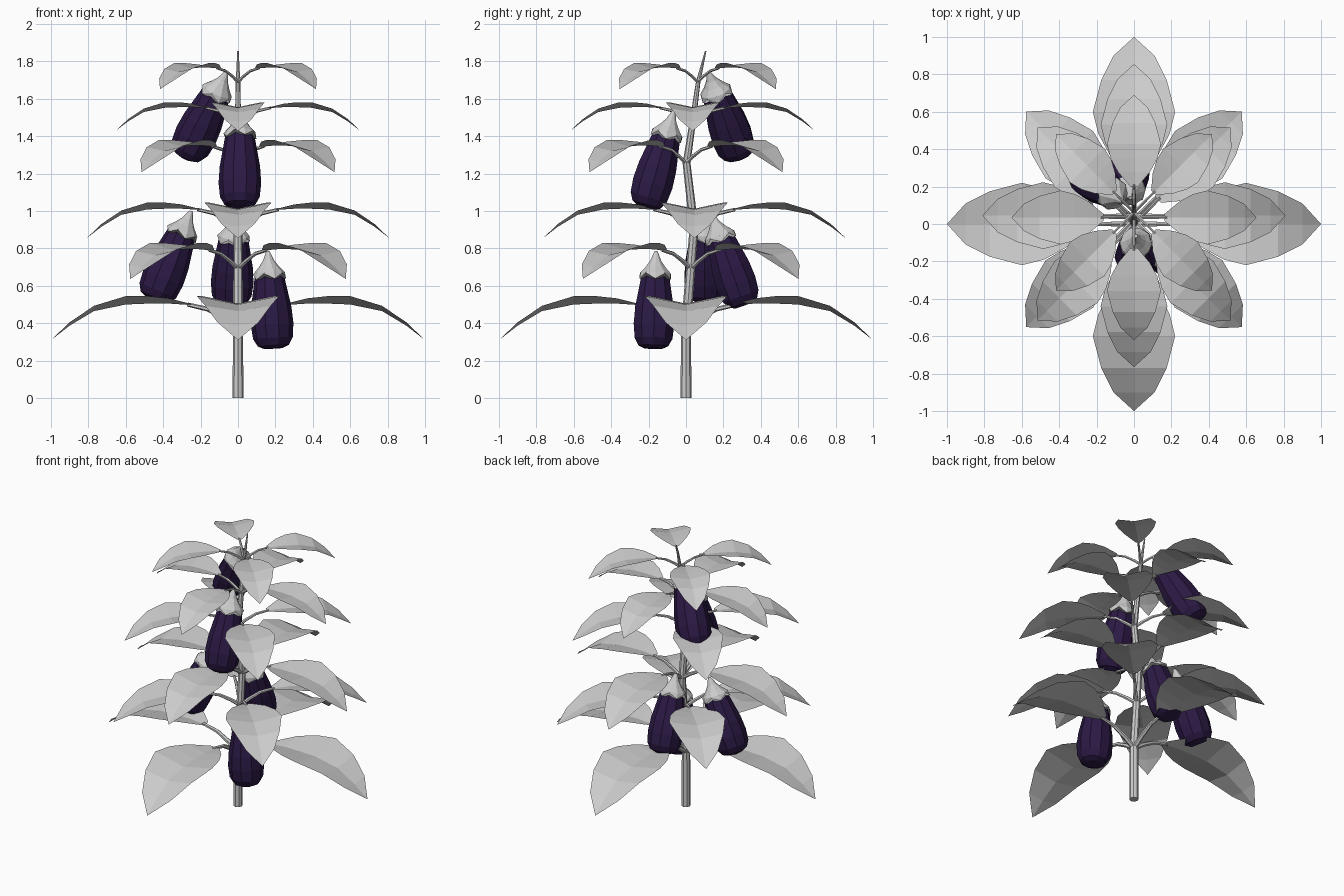
import bpy, bmesh
from math import pi, cos, sin
from mathutils import Matrix, Vector

if "Cube" in bpy.data.objects:
    bpy.data.objects.remove(bpy.data.objects["Cube"])

purple = bpy.data.materials.new("aubergine_purple")
purple.diffuse_color = (0.025, 0.01, 0.06, 1)
purple.use_nodes = True
purple.node_tree.nodes["Principled BSDF"].inputs["Base Color"].default_value = purple.diffuse_color


def make(name, rings, matrix, mat=None, closed=True):
    """Skin a list of equal-length point rings with flat faces."""
    bm = bmesh.new()
    vs = [[bm.verts.new(matrix @ Vector(p)) for p in ring] for ring in rings]
    n = len(vs[0])
    for a, b in zip(vs, vs[1:]):
        for i in range(n if closed else n - 1):
            j = (i + 1) % n
            bm.faces.new((a[i], a[j], b[j], b[i]))
    if closed:
        bm.faces.new(vs[0][::-1])
        bm.faces.new(vs[-1])
    bmesh.ops.remove_doubles(bm, verts=bm.verts[:], dist=1e-4)
    if closed:
        bmesh.ops.recalc_face_normals(bm, faces=bm.faces[:])
    me = bpy.data.meshes.new(name)
    bm.to_mesh(me)
    bm.free()
    if mat:
        me.materials.append(mat)
    ob = bpy.data.objects.new(name, me)
    bpy.context.collection.objects.link(ob)
    return ob


def tube(name, path, n, matrix):
    """Tapered tube along (x, z, radius) points in the local xz plane."""
    rings = []
    for k, (x, z, r) in enumerate(path):
        a, b = path[max(k - 1, 0)], path[min(k + 1, len(path) - 1)]
        t = Vector((b[0] - a[0], 0, b[1] - a[1])).normalized()
        side = Vector((0, 1, 0))
        up = side.cross(t)
        c = Vector((x, 0, z))
        rings.append([c + r * (cos(2 * pi * i / n) * up + sin(2 * pi * i / n) * side)
                      for i in range(n)])
    return make(name, rings, matrix)


# Main stem, gently waving in y
tube("stem", [(0, 0, .029), (0, .375, .027), (.025, .69, .025), (.043, .907, .024),
              (.003, 1.255, .021), (.035, 1.47, .017), (.065, 1.69, .012), (.105, 1.855, .004)],
     8, Matrix.Rotation(pi / 2, 4, 'Z'))

# Leaf stations: distance, half width, midrib height, edge height
LEAF = [(.25, .03, .122, .128), (.37, .13, .13, .158), (.48, .19, .13, .17),
        (.60, .22, .125, .17), (.77, .175, .09, .118), (.90, .11, .012, .03),
        (1.0, 0, -.065, -.065)]
PETIOLE = [(0, 0, .016), (.07, .05, .015), (.16, .10, .013), (.27, .125, .011)]

# Tiers: stem y, stem z, scale, first angle
TIERS = [(0, .375, 1.0, 0), (.025, .69, .815, pi / 4), (.045, .907, .81, 0),
         (0, 1.255, .73, pi / 4), (.035, 1.47, .655, 0), (.063, 1.69, .59, pi / 4)]
for t, (y, z, s, a0) in enumerate(TIERS, 1):
    for k in range(4):
        m = (Matrix.Translation((0, y, z)) @ Matrix.Rotation(a0 + k * pi / 2, 4, 'Z')
             @ Matrix.Scale(s, 4))
        tube(f"leaf_stalk_{t}_{k}", PETIOLE, 6, m)
        make(f"leaf_{t}_{k}", [[(x, -w, e), (x, 0, c), (x, w, e)] for x, w, c, e in LEAF],
             m, closed=False)


def lathe_rings(profile, n, jag=0):
    """Circular rings; the first one may be zig-zagged into points."""
    return [[(r * cos(2 * pi * i / n), r * sin(2 * pi * i / n),
              h + (jag * (i % 2) if k == 0 else 0)) for i in range(n)]
            for k, (h, r) in enumerate(profile)]


FRUIT = [(0, .05), (.015, .083), (.055, .106), (.13, .114), (.22, .108),
         (.32, .09), (.40, .076), (.43, .05)]
CALYX = [(.37, .088), (.405, .083), (.435, .055), (.47, .03), (.52, .009)]

# Fruits: calyx tip and bottom centre
FRUITS = [((.01, -.065, 1.535), (.01, -.215, 1.02)), ((.16, -.16, .785), (.19, -.175, .265)),
          ((-.02, .14, .98), (-.035, .31, .495)), ((-.25, .10, 1.0), (-.45, .10, .525)),
          ((-.06, .12, 1.745), (-.28, .285, 1.29))]
for k, (tip, base) in enumerate(FRUITS, 1):
    axis = Vector(tip) - Vector(base)
    m = (Matrix.Translation(base) @ Vector((0, 0, 1)).rotation_difference(axis).to_matrix().to_4x4()
         @ Matrix.Diagonal((1, 1, axis.length / .52, 1)))
    make(f"aubergine_{k}", lathe_rings(FRUIT, 10), m, purple)
    make(f"calyx_{k}", lathe_rings(CALYX, 10, .03), m)
